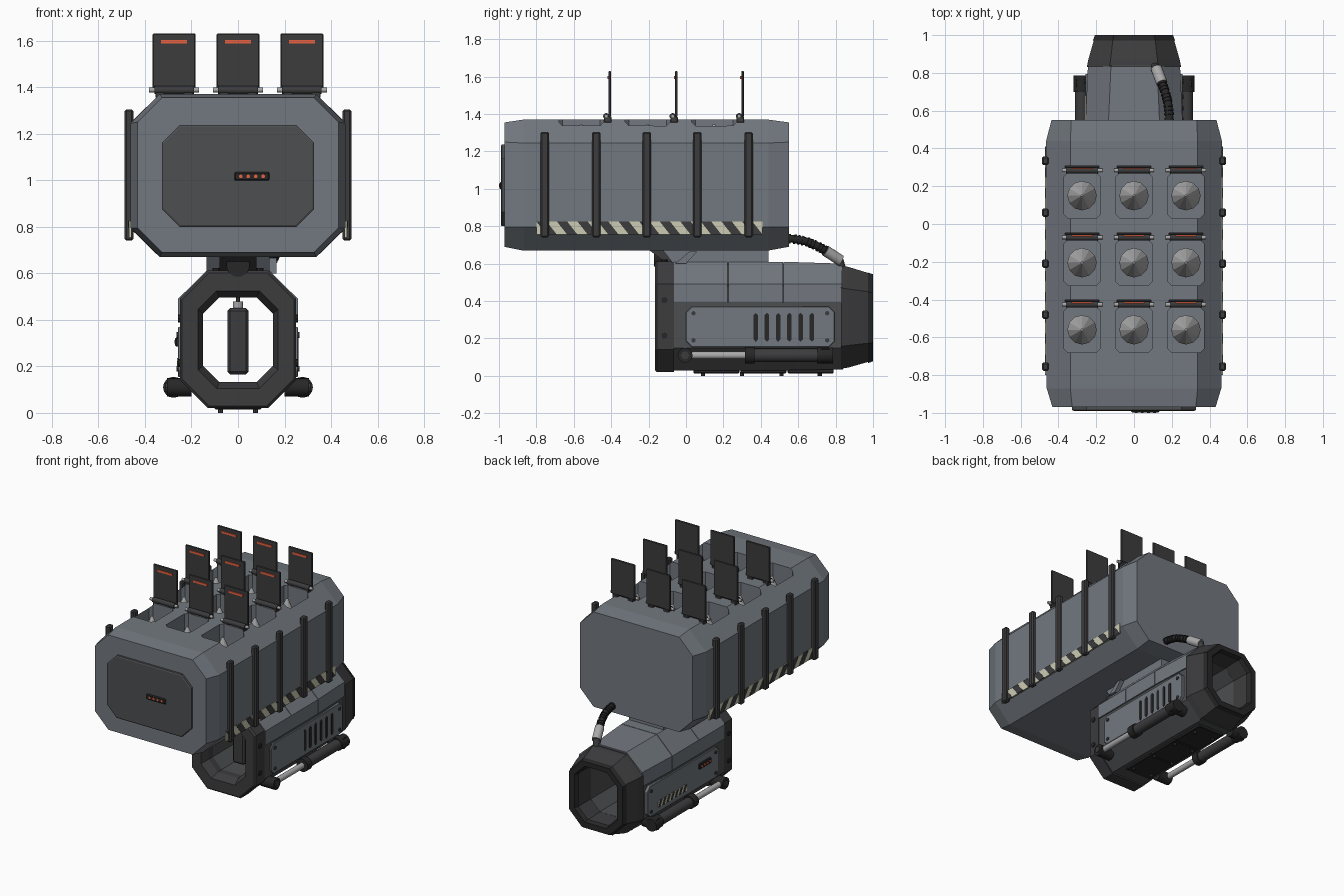
import bpy, bmesh, math
from mathutils import Vector

if "Cube" in bpy.data.objects:
    bpy.data.objects.remove(bpy.data.objects["Cube"])


def mat(name, r, g, b):
    m = bpy.data.materials.new(name)
    m.diffuse_color = (r, g, b, 1)
    m.use_nodes = True
    m.node_tree.nodes["Principled BSDF"].inputs["Base Color"].default_value = m.diffuse_color
    return m


HULL = mat("hull_grey", .17, .19, .215)
DARK = mat("dark_metal", .045, .045, .048)
BLACK = mat("black_rubber", .02, .02, .021)
PANEL = mat("panel_grey", .075, .077, .08)
STEEL = mat("steel", .4, .4, .4)
ORANGE = mat("orange_light", .8, .12, .05)
CREAM = mat("cream", .6, .6, .45)


def finish(name, bm, m, bevel=0, smooth=False):
    bmesh.ops.recalc_face_normals(bm, faces=bm.faces[:])
    me = bpy.data.meshes.new(name)
    bm.to_mesh(me)
    bm.free()
    ob = bpy.data.objects.new(name, me)
    bpy.context.collection.objects.link(ob)
    me.materials.append(m)
    if smooth:
        me.shade_smooth()
        bpy.context.view_layer.objects.active = ob
        ob.select_set(True)
        bpy.ops.object.shade_smooth_by_angle(angle=math.radians(35))
        ob.select_set(False)
    if bevel:
        b = ob.modifiers.new("bevel", "BEVEL")
        b.width, b.segments = bevel, 1
    return ob


def loft(name, rings, m, loop=False, bevel=0):
    bm = bmesh.new()
    vs = [[bm.verts.new(p) for p in r] for r in rings]
    n = len(vs[0])
    pairs = list(zip(vs, vs[1:])) + ([(vs[-1], vs[0])] if loop else [])
    for a, b in pairs:
        for i in range(n):
            bm.faces.new((a[i], a[(i + 1) % n], b[(i + 1) % n], b[i]))
    if not loop:
        bm.faces.new(vs[0])
        bm.faces.new(vs[-1])
    return finish(name, bm, m, bevel)


def octagon(w, lo, hi, cx, cz):
    return [(-w, lo + cz), (-w + cx, lo), (w - cx, lo), (w, lo + cz),
            (w, hi - cz), (w - cx, hi), (-w + cx, hi), (-w, hi - cz)]


def octy(y, w, lo, hi, cx, cz):
    return [(x, y, z) for x, z in octagon(w, lo, hi, cx, cz)]


def prism_x(name, pts, x0, x1, m, bevel=0):
    return loft(name, [[(x, y, z) for y, z in pts] for x in (x0, x1)], m, bevel=bevel)


def box(name, x0, x1, y0, y1, z0, z1, m, bevel=.003):
    return prism_x(name, [(y0, z0), (y1, z0), (y1, z1), (y0, z1)], x0, x1, m, bevel)


def cyl(name, p0, p1, r0, m, r1=None, n=16, smooth=True):
    p0, p1 = Vector(p0), Vector(p1)
    bm = bmesh.new()
    bmesh.ops.create_cone(bm, cap_ends=True, segments=n, radius1=r0,
                          radius2=r0 if r1 is None else r1, depth=(p1 - p0).length)
    q = Vector((0, 0, 1)).rotation_difference(p1 - p0)
    bm.transform(q.to_matrix().to_4x4())
    bmesh.ops.translate(bm, verts=bm.verts[:], vec=(p0 + p1) / 2)
    return finish(name, bm, m, smooth=smooth)


def hazard(name, s, x, y0, y1, z0, z1, n):
    # cream strip with slanted dark stripes
    box(name + "_base", s * (x - .01), s * x, y0, y1, z0, z1, CREAM, 0)
    p = (y1 - y0) / n
    for i in range(n):
        a, k = y0 + i * p, p * .5
        pts = [(a + k, z0), (min(a + p, y1), z0), (a + k, z1), (a, z1)]
        prism_x(name + "_stripe", pts, s * (x - .005), s * (x + .002), DARK)


def tube(name, y, outer, inner, m):
    # hollow octagonal duct; outer and inner are (y, w, lo, hi, chamfer) lists
    rings = [octy(a, w, l, h, c, c) for a, w, l, h, c in outer + inner]
    return loft(name, rings, m, loop=True)


# launcher pod with nine rectangular silos cut into the roof
pod = loft("launcher_pod", [
    octy(-.97, .432, .69, 1.355, .105, .105), octy(-.87, .462, .67, 1.37, .125, .125),
    octy(.44, .465, .67, 1.37, .128, .125), octy(.55, .437, .69, 1.355, .105, .105)], HULL)
for iy, y in enumerate((.15, -.205, -.56)):
    for x in (-.275, 0, .275):
        ring = octagon(.095, y - .12, y + .12, .02, .02)
        cut = loft("silo_cutter", [[(x + a, b, z) for a, b in ring] for z in (1.05, 1.5)], HULL)
        cut.hide_render = True
        cut.hide_set(True)
        cut.display_type = 'WIRE'
        b = pod.modifiers.new("silo", "BOOLEAN")
        b.object, b.operation, b.solver = cut, 'DIFFERENCE', 'EXACT'
        # missile and open hatch
        cyl("missile_body", (x, y, 1.04), (x, y, 1.18), .078, STEEL, n=12, smooth=False)
        cyl("missile_nose", (x, y, 1.18), (x, y, 1.345), .078, STEEL, .006, 12, False)
        h = y + .151
        box("hatch_lid", x - .092, x + .092, h - .005, h + .008, 1.385, 1.63, DARK)
        box("hatch_light", x - .055, x + .055, h - .011, h - .004, 1.587, 1.602, ORANGE, 0)
        cyl("hatch_hinge", (x - .085, h - .017, 1.388), (x + .085, h - .017, 1.388), .017, DARK)
        cyl("hinge_pin", (x - .107, h - .017, 1.388), (x + .107, h - .017, 1.388), .01, STEEL)
        for s in (-1, 1):
            box("hinge_foot", x + s * .06 - .02, x + s * .06 + .02, h - .03, h + .01,
                1.355, 1.385, DARK)
for s_x in (pod,):
    bpy.context.view_layer.objects.active = s_x

# front access panel with indicator
loft("front_panel", [octy(-.96, .327, .8, 1.237, .075, .075),
                     octy(-.985, .327, .8, 1.237, .075, .075),
                     octy(-.989, .32, .807, 1.23, .072, .072)], PANEL)
box("front_indicator", -.016, .135, -.997, -.98, .998, 1.036, BLACK, .006)
for i in range(4):
    x = .012 + i * .032
    cyl("front_indicator_dot", (x, -.99, 1.017), (x, -1, 1.017), .008, ORANGE, n=10)

# side ribs and hazard strips on the pod
for s in (-1, 1):
    for y in (-.755, -.48, -.21, .06, .335):
        box("pod_rib", s * .45, s * .488, y - .022, y + .022, .74, 1.305, DARK, .008)
    hazard("pod_hazard", s, .468, -.8, .41, .755, .825, 11)

# neck between pod and lower duct
prism_x("neck", [(-.06, .59), (.44, .59), (.44, .68), (-.13, .68)], -.135, .135, HULL)
prism_x("neck_wedge", [(-.2, .675), (-.09, .59), (0, .59), (0, .675)], -.08, .08, DARK)
cyl("neck_pivot", (0, -.17, .635), (0, .02, .635), .05, BLACK, n=20)
prism_x("neck_bracket", [(-.06, .6), (.02, .665), (.06, .665), (.0, .6)], .13, .165, HULL)

# lower duct: front collar, body, tail nozzle, tail rim
tube("front_collar", 0, [(-.165, .24, .03, .602, .115), (-.155, .25, .02, .612, .12),
                         (-.065, .25, .02, .612, .12)],
     [(-.065, .15, .132, .497, .07), (-.11, .15, .132, .497, .07), (-.165, .172, .105, .525, .08)], DARK)
tube("duct_body", 0, [(-.065, .248, .03, .6, .12), (.55, .248, .03, .6, .12), (.84, .235, .035, .592, .115)],
     [(.84, .15, .132, .497, .07), (-.065, .15, .132, .497, .07)], PANEL)
tube("tail_nozzle", 0, [(.83, .25, .038, .59, .12), (.87, .242, .045, .582, .118), (.975, .212, .075, .55, .1)],
     [(.975, .16, .12, .508, .075), (.83, .15, .132, .497, .07)], DARK)
tube("tail_rim", 0, [(.972, .217, .068, .553, .105), (1.0, .207, .078, .543, .1)],
     [(1.0, .165, .118, .51, .078), (.972, .152, .13, .5, .07)], BLACK)
# upper armour shells
for y0, y1, w0, w1 in ((-.063, .222, .258, .258), (.226, .518, .258, .258), (.522, .835, .258, .244)):
    rings = []
    for y, w in ((y0, w0), (y1, w1)):
        half = [(w, .39), (w, .49), (w - .122, .61 - (.258 - w) * .7)]
        inn = [(w - .14, .57), (w - .04, .47), (w - .04, .39)]
        prof = half + [(-x, z) for x, z in half[::-1]] + [(-x, z) for x, z in inn[::-1]] + inn
        rings.append([(x, y, z) for x, z in prof])
    loft("armour_shell", rings, HULL)

# side panels, bolts and pistons
for s in (-1, 1):
    a, b, c, d, k = .0, .795, .155, .37, .03
    prism_x("side_panel", [(a + k, c), (b - k, c), (b, c + k), (b, d - k), (b - k, d), (a + k, d),
                           (a, d - k), (a, c + k)], s * .225, s * .258, HULL, .003)
    for y in (.04, .755):
        for z in (.19, .335):
            cyl("panel_bolt", (s * .25, y, z), (s * .264, y, z), .012, DARK, n=8)
    for z in (.215, .405):
        cyl("collar_bolt", (s * .245, -.115, z), (s * .257, -.115, z), .017, BLACK, n=8)
    cyl("collar_top_bolt", (s * .095, -.115, .605), (s * .095, -.115, .622), .015, BLACK, n=8)
    px, pz = s * .277, .11
    cyl("piston_rod", (px, 0, pz), (px, .34, pz), .02, STEEL)
    cyl("piston_barrel", (px, .36, pz), (px, .72, pz), .036, DARK)
    cyl("piston_collar", (px, .315, pz), (px, .365, pz), .045, BLACK)
    cyl("piston_end", (px, .7, pz), (px, .785, pz), .043, BLACK)
    for y in (-.005, .745):
        cyl("piston_joint", (s * .2, y, pz), (s * .305, y, pz), .04, BLACK)
        cyl("piston_joint_cap", (s * .3, y, pz), (s * .312, y, pz), .022, DARK, n=8)
# right side vents, left side indicator and hazard strip
for i in range(6):
    y = .373 + i * .06
    prism_x("vent_slot", [(y - .012, .195), (y, .182), (y + .012, .195), (y + .012, .325),
                          (y, .337), (y - .012, .325)], .25, .261, BLACK)
box("side_indicator", -.27, -.25, .1, .23, .285, .325, BLACK, .005)
for i in range(4):
    y = .12 + i * .03
    cyl("side_indicator_dot", (-.26, y, .305), (-.274, y, .305), .008, ORANGE, n=10)
hazard("side_hazard", -1, .261, .36, .68, .19, .235, 7)

# belly plates with bolts
for i in range(3):
    y = .04 + i * .252
    box("belly_plate", -.1, .1, y, y + .245, .014, .04, BLACK, .004)
for y in (.09, .3, .51, .715):
    for x in (-.075, .075):
        cyl("belly_bolt", (x, y, 0), (x, y, .02), .011, DARK, n=8)

# core post in the duct
box("core_grip", -.046, .046, .0, .09, .165, .45, DARK, .012)
cyl("core_cap", (0, .045, .445), (0, .045, .478), .022, STEEL)
cyl("core_stem", (0, .045, .47), (0, .045, .51), .008, DARK, n=8)

# ribbed cable from the pod to the duct
cable = [(.185, .5, .735), (.187, .57, .733), (.18, .64, .72), (.165, .7, .695), (.145, .755, .665)]
cu = bpy.data.curves.new("power_cable", "CURVE")
cu.dimensions, cu.bevel_depth, cu.bevel_resolution = '3D', .021, 2
sp = cu.splines.new("POLY")
sp.points.add(len(cable) - 1)
for p, c in zip(sp.points, cable):
    p.co = (*c, 1)
cu.materials.append(BLACK)
bpy.context.collection.objects.link(bpy.data.objects.new("power_cable", cu))
for p, q in zip(cable, cable[1:]):
    p, q = Vector(p), Vector(q)
    for t in (.1, .4, .7):
        cyl("cable_rib", p.lerp(q, t), p.lerp(q, t + .15), .026, BLACK, n=12)
cyl("cable_plug", (.148, .745, .67), (.118, .825, .618), .03, STEEL)
cyl("cable_socket", (.12, .815, .628), (.112, .83, .58), .024, DARK)
